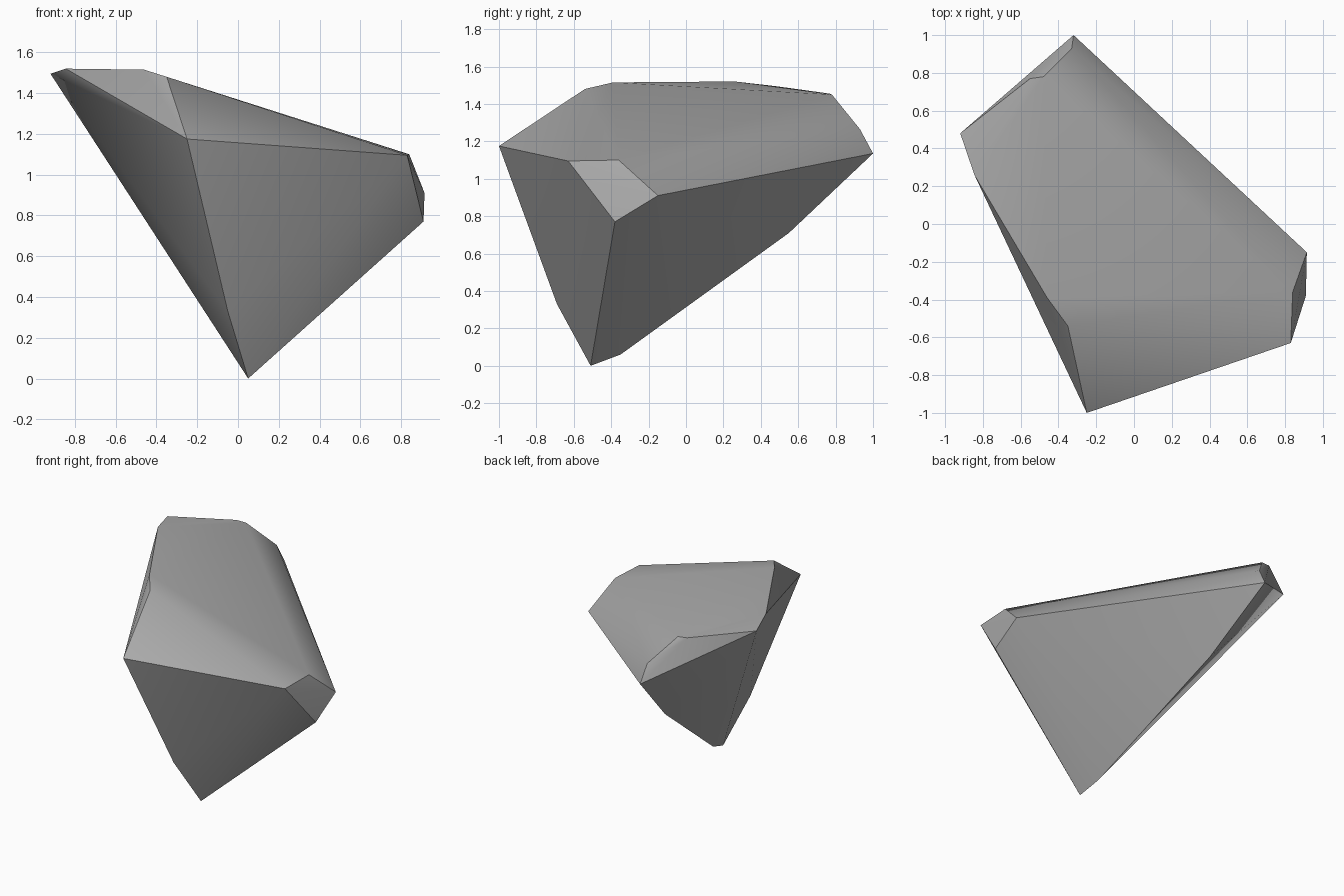
import bpy
import bmesh
import math

cube = bpy.data.objects.get("Cube")
if cube:
    bpy.data.objects.remove(cube, do_unlink=True)

# Stone colour
stone = bpy.data.materials.new("stone_grey")
stone.use_nodes = True
colour = (0.4, 0.4, 0.4, 1)
stone.diffuse_color = colour
stone.node_tree.nodes["Principled BSDF"].inputs["Base Color"].default_value = colour

# Corners of the chipped boulder
front_corners = [(-0.25, -1, 1.175), (-0.05, -0.69, 0.33)]
bottom_corners = [(0.05, -0.51, 0), (0.02, -0.35, 0.06), (-0.21, 0.55, 0.71)]
side_chip = [(0.83, -0.63, 1.095), (0.91, -0.38, 0.77),
             (0.915, -0.15, 0.91), (0.84, -0.36, 1.1)]
top_rim = [(-0.35, -0.54, 1.48), (-0.46, -0.39, 1.515),
           (-0.845, 0.26, 1.52), (-0.92, 0.48, 1.495)]
back_chip = [(-0.55, 0.77, 1.455), (-0.48, 0.78, 1.45),
             (-0.33, 0.93, 1.265), (-0.32, 1, 1.135)]

# Wrap the corners in a convex skin and merge nearly flat facets
bm = bmesh.new()
for corner in front_corners + bottom_corners + side_chip + top_rim + back_chip:
    bm.verts.new(corner)
bmesh.ops.convex_hull(bm, input=bm.verts[:])
bmesh.ops.dissolve_limit(bm, angle_limit=math.radians(1.5),
                         verts=bm.verts[:], edges=bm.edges[:])
bmesh.ops.recalc_face_normals(bm, faces=bm.faces[:])

mesh = bpy.data.meshes.new("boulder")
bm.to_mesh(mesh)
bm.free()
mesh.materials.append(stone)
boulder = bpy.data.objects.new("boulder", mesh)
bpy.context.collection.objects.link(boulder)

# Soft shading over shallow ridges, crisp on the chipped edges
bpy.ops.object.select_all(action="DESELECT")
boulder.select_set(True)
bpy.context.view_layer.objects.active = boulder
bpy.ops.object.shade_smooth_by_angle(angle=math.radians(30))
